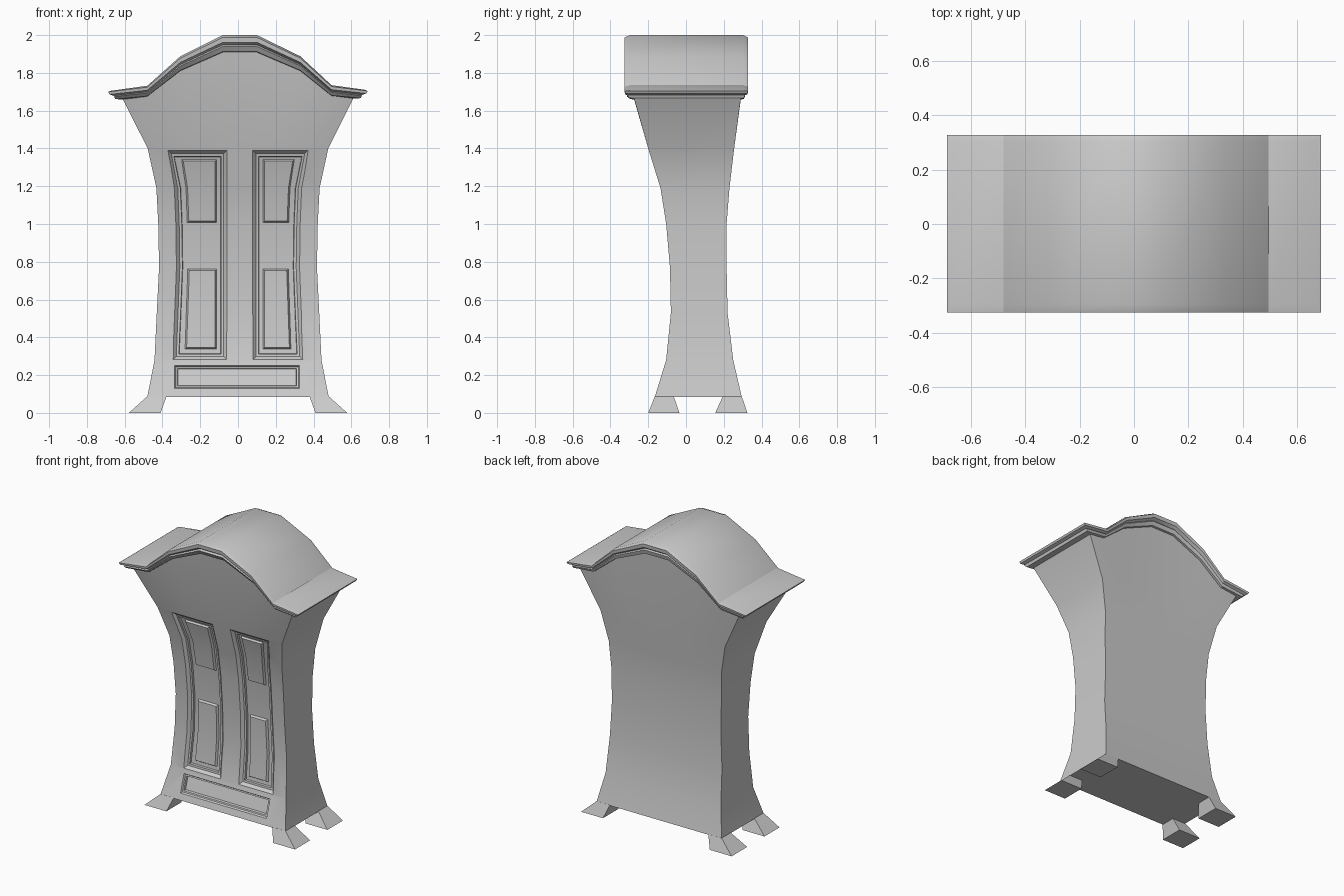
import bpy, bmesh

if "Cube" in bpy.data.objects:
    bpy.data.objects.remove(bpy.data.objects["Cube"])

# Body profile: z, half width, front y, back y
PROFILE = [
    (0.085, 0.48, -0.165, 0.295),
    (0.28, 0.442, -0.105, 0.25),
    (0.53, 0.43, -0.08, 0.22),
    (0.77, 0.418, -0.085, 0.215),
    (1.00, 0.422, -0.105, 0.215),
    (1.19, 0.432, -0.135, 0.23),
    (1.40, 0.478, -0.20, 0.255),
]
# Roof arch: interior x positions, heights, and vertical thickness factor
ARCH_X = [-0.48, -0.305, -0.08, 0.10, 0.33, 0.495]
ARCH_Z = [1.705, 1.732, 1.888, 2.0, 2.0, 1.888, 1.735, 1.71]
THICK = [0.5, 0.62, 0.85, 1, 1, 0.85, 0.62, 0.5]


def at(z, col):
    """Interpolate a body profile column at height z."""
    for a, b in zip(PROFILE, PROFILE[1:]):
        if z <= b[0]:
            break
    return a[col] + (b[col] - a[col]) * (z - a[0]) / (b[0] - a[0])


def loft(name, rings, smooth=True):
    """Closed solid through rings; each ring is a front row then a reversed back row."""
    bm = bmesh.new()
    vs = [[bm.verts.new(p) for p in r] for r in rings]
    n = len(vs[0])
    for a, b in zip(vs, vs[1:]):
        for i in range(n):
            j = (i + 1) % n
            bm.faces.new((a[i], a[j], b[j], b[i]))
    for r in (vs[0], vs[-1]):
        for i in range(n // 2 - 1):
            bm.faces.new((r[i], r[i + 1], r[n - 2 - i], r[n - 1 - i]))
    bmesh.ops.recalc_face_normals(bm, faces=bm.faces[:])
    me = bpy.data.meshes.new(name)
    bm.to_mesh(me)
    bm.free()
    ob = bpy.data.objects.new(name, me)
    bpy.context.collection.objects.link(ob)
    if smooth:
        shade(ob)
    return ob


def shade(ob):
    bpy.ops.object.select_all(action='DESELECT')
    ob.select_set(True)
    bpy.context.view_layer.objects.active = ob
    bpy.ops.object.shade_smooth_by_angle(angle=0.5)


def ring(xs, zs, yf, yb):
    pts = list(zip(xs, zs))
    return [(x, yf, z) for x, z in pts] + [(x, yb, z) for x, z in reversed(pts)]


def arch_ring(dz, hw, yf, yb):
    zs = [z - dz * t for z, t in zip(ARCH_Z, THICK)]
    return ring([-hw] + ARCH_X + [hw], zs, yf, yb)


def panel(name, zs, left, right, d0, i0, d1, i1, smooth=True):
    """Prism following the curved front, from depth d0 (inset i0) to d1 (inset i1)."""
    rings = []
    for k, z in enumerate(zs):
        s = 1 if k == 0 else -1 if k == len(zs) - 1 else 0
        row = []
        for d, i in ((d0, i0), (d1, i1)):
            zz = z + s * i
            y = at(zz, 2) + d
            pts = [(left(z) + i, y, zz), (right(z) - i, y, zz)]
            row += pts if d == d0 else pts[::-1]
        rings.append(row)
    return loft(name, rings, smooth)


def carve(target, cutter):
    mod = target.modifiers.new("cut", 'BOOLEAN')
    mod.operation, mod.solver, mod.object = 'DIFFERENCE', 'EXACT', cutter
    bpy.context.view_layer.objects.active = target
    bpy.ops.object.modifier_apply(modifier=mod.name)
    bpy.data.objects.remove(cutter)


# Body: waisted shell rising into the arched top
cols = [x / 0.685 for x in [-0.685] + ARCH_X + [0.685]]
body = loft("cabinet_body",
            [ring([c * hw for c in cols], [z] * 8, yf, yb) for z, hw, yf, yb in PROFILE]
            + [arch_ring(0.09, 0.61, -0.275, 0.29)], False)


def span(side, inner, outer):
    """Left and right edge functions of a door-shaped area."""
    a = lambda z: 0.01 + side * inner
    b = lambda z: side * outer * at(z, 1)
    return (b, a) if side < 0 else (a, b)


# Doors: stepped recesses with two raised panels each
DOOR_Z = [0.28, 0.53, 0.77, 1.0, 1.19, 1.39]
for side, tag in ((-1, "left"), (1, "right")):
    edges = span(side, 0.068, 0.78)
    carve(body, panel("cutter", DOOR_Z, *edges, -0.02, -0.02, 0.018, 0.018, False))
    carve(body, panel("cutter", DOOR_Z, *edges, -0.003, 0.028, 0.032, 0.034, False))
    inner = span(side, 0.115, 0.655)
    for part, zs in (("upper", [1.0, 1.19, 1.35]), ("lower", [0.33, 0.53, 0.77])):
        panel(f"{tag}_door_{part}_panel", zs, *inner, 0.018, 0.016, 0.045, 0.0)

# Drawer: shallow bevelled recess under the doors
drawer = (lambda z: -0.335, lambda z: 0.325)
carve(body, panel("cutter", [0.128, 0.25], *drawer, -0.02, -0.012, 0.01, 0.006, False))
carve(body, panel("cutter", [0.128, 0.25], *drawer, -0.003, 0.012, 0.025, 0.018, False))
shade(body)

# Roof: arched slab with stepped cornice moulding
loft("arched_roof", [arch_ring(*r) for r in (
    (0.092, 0.60, -0.265, 0.28),
    (0.088, 0.65, -0.295, 0.305),
    (0.060, 0.655, -0.313, 0.313),
    (0.052, 0.658, -0.300, 0.305),
    (0.038, 0.68, -0.322, 0.325),
    (0.012, 0.687, -0.325, 0.328),
    (0.0, 0.675, -0.295, 0.303))])

# Feet: splayed tapered blocks at the corners
for side, sx in (("left", -1), ("right", 1)):
    for end, b0, b1, t0, t1 in (("front", -0.20, -0.035, -0.165, -0.065),
                                ("back", 0.155, 0.325, 0.195, 0.295)):
        loft(f"{end}_{side}_foot", [
            ring([sx * 0.41, sx * 0.578], [0, 0], b0, b1),
            ring([sx * 0.378, sx * 0.48], [0.088, 0.088], t0, t1)], False)
